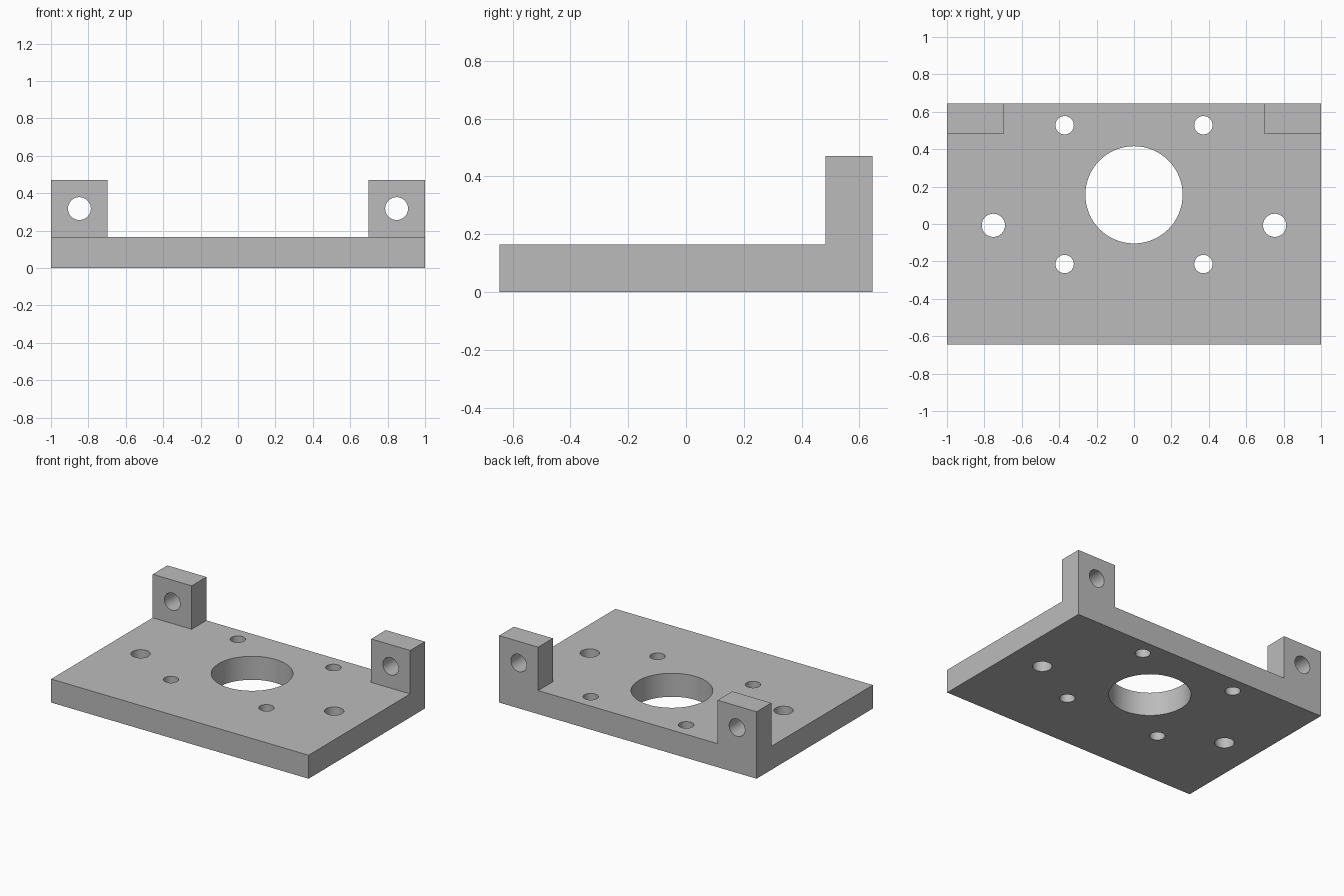
import bpy
import math

cube = bpy.data.objects.get("Cube")
if cube:
    bpy.data.objects.remove(cube, do_unlink=True)

# Plate and lug dimensions
HALF_X, HALF_Y, THICK = 1.0, 0.645, 0.165
LUG_W, LUG_D, LUG_TOP = 0.303, 0.163, 0.47

grey = bpy.data.materials.new("plain_grey")
grey.use_nodes = True
colour = (0.5, 0.5, 0.5, 1)
grey.diffuse_color = colour
grey.node_tree.nodes["Principled BSDF"].inputs["Base Color"].default_value = colour


def box(name, low, high):
    centre = [(a + b) / 2 for a, b in zip(low, high)]
    bpy.ops.mesh.primitive_cube_add(size=1, location=centre)
    ob = bpy.context.object
    ob.name = name
    ob.scale = [b - a for a, b in zip(low, high)]
    bpy.ops.object.transform_apply(location=True, rotation=True, scale=True)
    ob.data.materials.append(grey)
    return ob


def combine(target, tool, operation):
    mod = target.modifiers.new(operation.lower(), "BOOLEAN")
    mod.object, mod.operation, mod.solver = tool, operation, "EXACT"
    bpy.context.view_layer.objects.active = target
    bpy.ops.object.modifier_apply(modifier=mod.name)
    bpy.data.objects.remove(tool, do_unlink=True)


def drill(target, centre, radius, along_y=False):
    bpy.ops.mesh.primitive_cylinder_add(
        vertices=64, radius=radius, depth=0.6, location=centre,
        rotation=(math.pi / 2 if along_y else 0, 0, 0))
    tool = bpy.context.object
    tool.hide_render = True
    tool.data.materials.append(grey)
    combine(target, tool, "DIFFERENCE")


# Base plate with its upright lugs at the back corners
plate = box("mounting_plate", (-HALF_X, -HALF_Y, 0), (HALF_X, HALF_Y, THICK))
for side in (-1, 1):
    xs = sorted((side * HALF_X, side * (HALF_X - LUG_W)))
    lug = box("lug", (xs[0], HALF_Y - LUG_D, 0), (xs[1], HALF_Y, LUG_TOP))
    combine(plate, lug, "UNION")

# Large central bore
drill(plate, (0, 0.156, THICK / 2), 0.26)

# Mirrored holes: screw holes, side holes and lug cross holes
for side in (-1, 1):
    for y in (0.528, -0.214):
        drill(plate, (side * 0.371, y, THICK / 2), 0.049)
    drill(plate, (side * 0.752, -0.007, THICK / 2), 0.062)
    drill(plate, (side * 0.848, HALF_Y - LUG_D / 2, 0.318), 0.061, along_y=True)

# Smooth bores, sharp edges
bpy.ops.object.select_all(action="DESELECT")
plate.select_set(True)
bpy.context.view_layer.objects.active = plate
bpy.ops.object.shade_smooth_by_angle(angle=math.radians(30))
